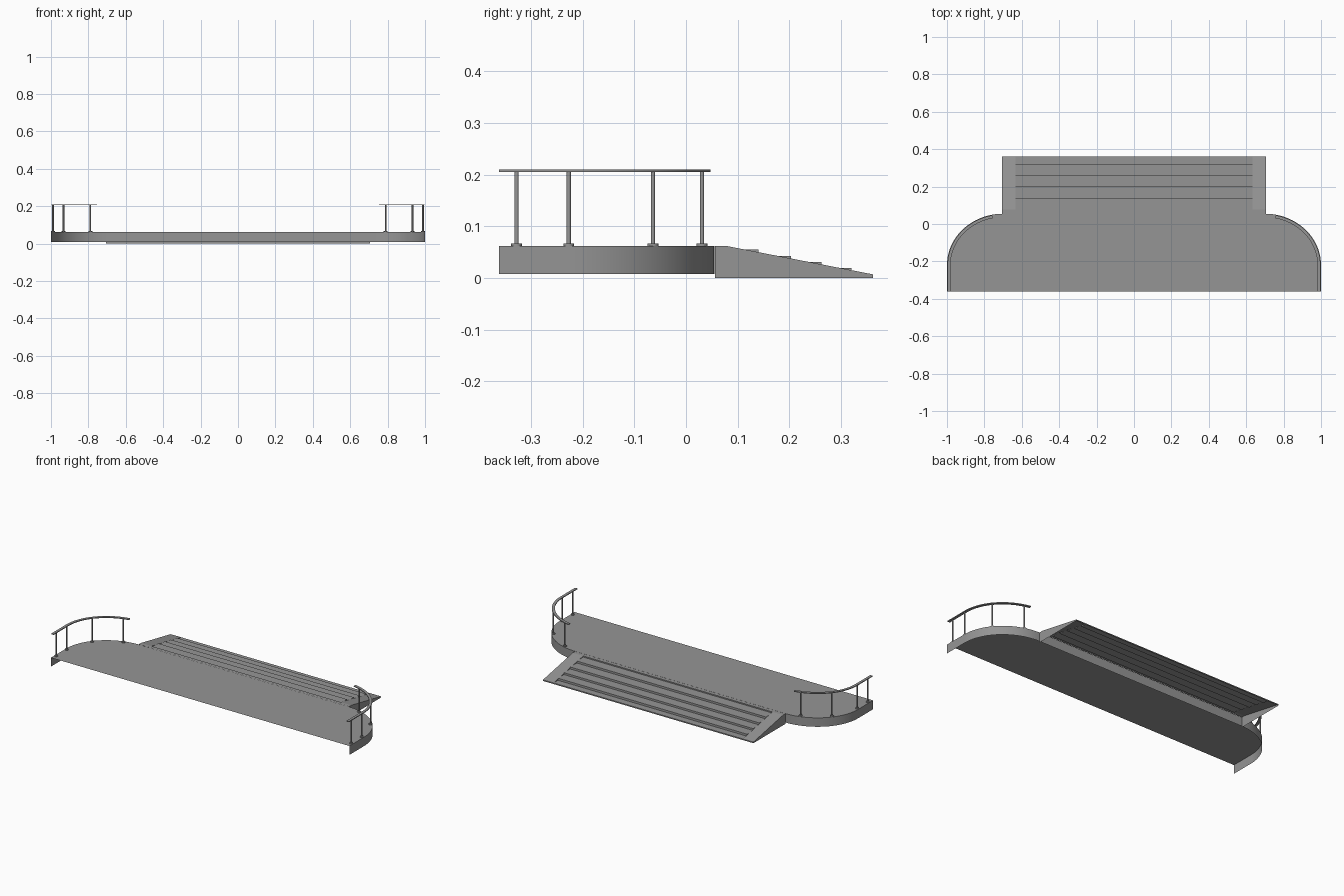
import bpy, bmesh, math
from mathutils import Vector

if "Cube" in bpy.data.objects:
    bpy.data.objects.remove(bpy.data.objects["Cube"])

grey = bpy.data.materials.new("grey")
grey.diffuse_color = (0.3, 0.3, 0.3, 1)
grey.use_nodes = True
grey.node_tree.nodes["Principled BSDF"].inputs["Base Color"].default_value = grey.diffuse_color

TOP, LOW, FRONT, BACK = 0.062, 0.008, -0.362, 0.055
CX, CY, RX, RY = 0.7, -0.22, 0.3, 0.275   # rounded corner centre and radii


def finish(name, bm, smooth=True):
    bmesh.ops.remove_doubles(bm, verts=bm.verts, dist=1e-5)
    me = bpy.data.meshes.new(name)
    bm.to_mesh(me)
    bm.free()
    me.materials.append(grey)
    ob = bpy.data.objects.new(name, me)
    bpy.context.collection.objects.link(ob)
    if smooth:
        bpy.context.view_layer.objects.active = ob
        ob.select_set(True)
        bpy.ops.object.shade_smooth_by_angle(angle=math.radians(30))
        ob.select_set(False)
    return ob


def face(bm, pts):
    return bm.faces.new([bm.verts.new(p) for p in pts])


def corner(t, inset=0.0):
    return Vector((CX + (RX - inset) * math.cos(t), CY + (RY - inset) * math.sin(t), 0))


# deck: flat top with a hanging skirt, open at the front and underneath
N = 24
right = [Vector((1, FRONT, 0))] + [corner(math.pi / 2 * i / N) for i in range(N + 1)]
outline = right + [Vector((-p.x, p.y, 0)) for p in reversed(right)]
bm = bmesh.new()
face(bm, [(p.x, p.y, TOP) for p in outline])
for a, b in zip(outline, outline[1:]):
    face(bm, [(a.x, a.y, LOW), (b.x, b.y, LOW), (b.x, b.y, TOP), (a.x, a.y, TOP)])
finish("deck", bm)

# sloping stringers either side of the steps
Y0, Y1, Y2, LIP, XO, XI = 0.056, 0.078, 0.362, 0.007, 0.705, 0.634
prof = [(Y0, TOP), (Y1, TOP), (Y2, LIP), (Y2, 0), (Y0, 0)]
bm = bmesh.new()
for s in (1, -1):
    pts = [(s * XO, y, z) for y, z in prof]
    face(bm, pts if s < 0 else pts[::-1])
    q = [(s * XI, Y1, TOP), (s * XO, Y1, TOP), (s * XO, Y2, LIP), (s * XI, Y2, LIP)]
    face(bm, q if s < 0 else q[::-1])
bmesh.ops.recalc_face_normals(bm, faces=[])
face(bm, [(-XO, Y0, TOP), (XO, Y0, TOP), (XO, Y1, TOP), (-XO, Y1, TOP)])
face(bm, [(XO, Y2, 0), (-XO, Y2, 0), (-XO, Y2, LIP), (XO, Y2, LIP)])
finish("step_sides", bm, False)

# shallow steps, with cheeks closing the gaps to the sloping sides
noses = [Y1, 0.14, 0.203, 0.262, 0.32, Y2]
heights = [TOP, 0.055, 0.043, 0.031, 0.0195, LIP]


def slope(y):
    return TOP + (LIP - TOP) * (y - Y1) / (Y2 - Y1)


bm = bmesh.new()
for i in range(5):
    ya, yb, z, zp = noses[i], noses[i + 1], heights[i + 1], heights[i]
    face(bm, [(-XI, ya, z), (XI, ya, z), (XI, yb, z), (-XI, yb, z)])
    face(bm, [(XI, ya, z), (-XI, ya, z), (-XI, ya, zp), (XI, ya, zp)])
    ym = Y1 + (TOP - z) / (TOP - LIP) * (Y2 - Y1)
    for s in (1, -1):
        for y in (ya, yb):
            if abs(slope(y) - z) > 1e-4 and abs(y - ym) > 1e-4:
                tri = [(s * XI, y, z), (s * XI, ym, z), (s * XI, y, slope(y))]
                face(bm, tri if s > 0 else tri[::-1])
finish("steps", bm, False)

# handrails: flat bar swept along the deck edge
INSET, RAIL_W, ZA, ZB = 0.011, 0.016, 0.205, 0.210
t_end = math.acos(0.055 / (RX - INSET))
for s, side in ((1, "right"), (-1, "left")):
    bm = bmesh.new()
    rings = []
    for i in range(-1, N + 1):
        loop = []
        for off, z in ((-1, ZA), (1, ZA), (1, ZB), (-1, ZB)):
            p = corner(t_end * max(i, 0) / N, INSET - off * RAIL_W / 2)
            if i < 0:
                p.y = FRONT
            loop.append(bm.verts.new((s * p.x, p.y, z)))
        rings.append(loop)
    for a, b in zip(rings, rings[1:]):
        for k in range(4):
            bm.faces.new([a[k], a[(k + 1) % 4], b[(k + 1) % 4], b[k]])
    bm.faces.new(rings[0])
    bm.faces.new(rings[-1])
    bmesh.ops.recalc_face_normals(bm, faces=bm.faces)
    finish("handrail_" + side, bm)

    # round posts standing on small disc feet
    bm = bmesh.new()
    for y in (-0.328, -0.227, -0.064, 0.031):
        c = max(0, (y - CY) / (RY - INSET))
        x = corner(math.asin(c), INSET).x
        for r, z0, z1 in ((0.0042, TOP, ZA), (0.0105, TOP, 0.0665)):
            g = bmesh.ops.create_cone(bm, cap_ends=True, segments=16, radius1=r, radius2=r, depth=z1 - z0)
            bmesh.ops.translate(bm, verts=g["verts"], vec=(s * x, y, (z0 + z1) / 2))
    finish("posts_" + side, bm)
